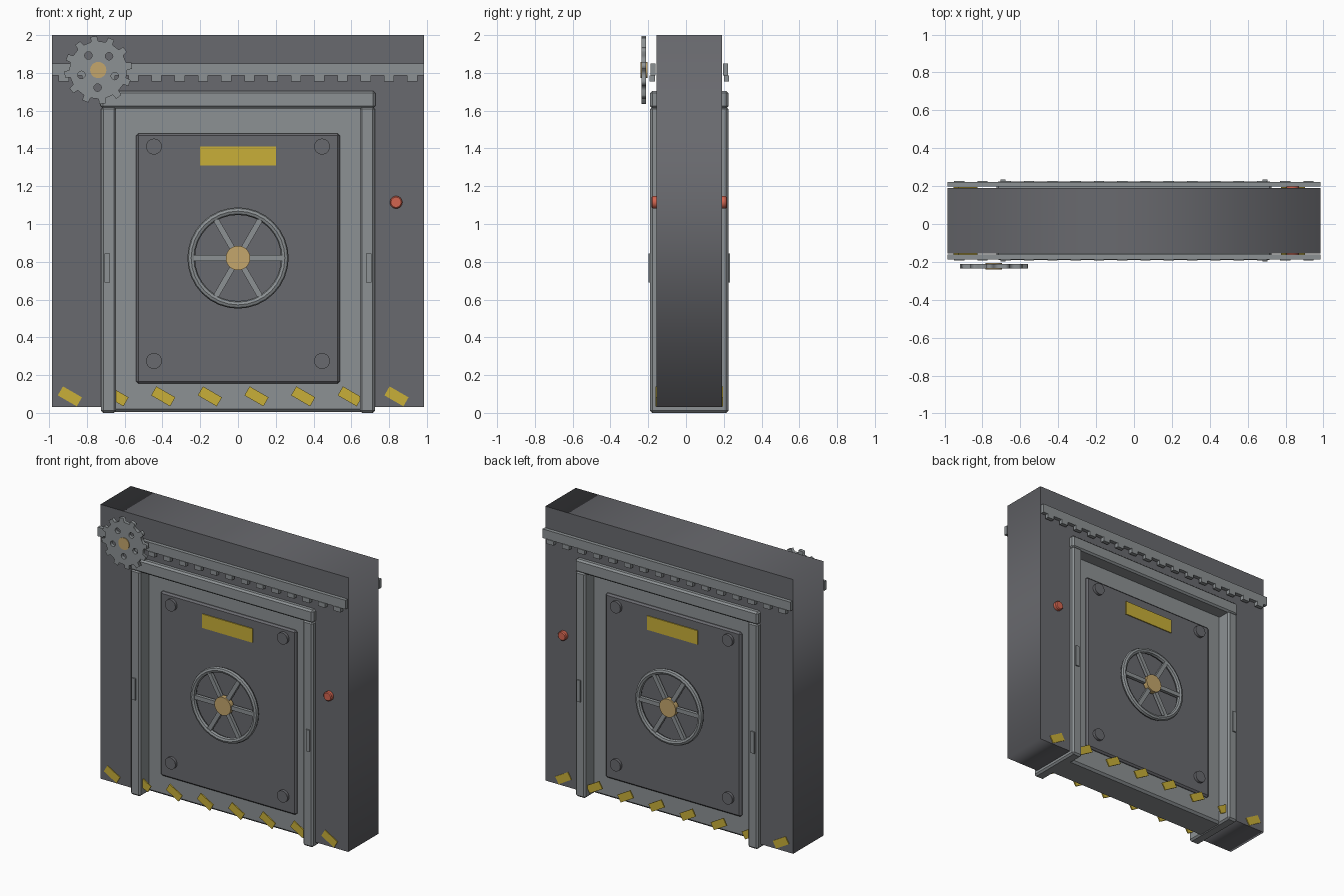
import bpy, bmesh, math
from mathutils import Matrix, Vector

if "Cube" in bpy.data.objects:
    bpy.data.objects.remove(bpy.data.objects["Cube"])

MID = 0.0175          # depth of the wall's centre plane
FRONT = -0.155        # front face of the wall
BACK = 2 * MID - FRONT


def material(name, rgb):
    m = bpy.data.materials.new(name)
    m.use_nodes = True
    m.diffuse_color = (*rgb, 1)
    m.node_tree.nodes["Principled BSDF"].inputs["Base Color"].default_value = (*rgb, 1)
    return m


DARK = material("dark steel", (0.14, 0.142, 0.156))
LIGHT = material("light steel", (0.265, 0.285, 0.295))
YELLOW = material("hazard yellow", (0.58, 0.43, 0.04))
BRASS = material("brass", (0.55, 0.38, 0.15))
RED = material("lamp red", (0.65, 0.13, 0.08))


def finish(name, bm, mat, both=True, bevel=0, smooth=False):
    """Turn a bmesh into an object, optionally repeated on the back side."""
    if both:
        copy = bmesh.ops.duplicate(bm, geom=bm.verts[:] + bm.edges[:] + bm.faces[:])["geom"]
        for v in copy:
            if isinstance(v, bmesh.types.BMVert):
                v.co.y = 2 * MID - v.co.y
        bmesh.ops.reverse_faces(bm, faces=[f for f in copy if isinstance(f, bmesh.types.BMFace)])
    mesh = bpy.data.meshes.new(name)
    bm.to_mesh(mesh)
    bm.free()
    return link(name, mesh, mat, bevel, smooth)


def link(name, mesh, mat, bevel=0, smooth=False):
    mesh.materials.clear()
    mesh.materials.append(mat)
    ob = bpy.data.objects.new(name, mesh)
    bpy.context.collection.objects.link(ob)
    if bevel:
        mod = ob.modifiers.new("edge bevel", "BEVEL")
        mod.width = bevel
        mod.segments = 1
    if smooth:
        bpy.ops.object.select_all(action="DESELECT")
        ob.select_set(True)
        bpy.context.view_layer.objects.active = ob
        bpy.ops.object.shade_smooth_by_angle(angle=math.radians(40))
    return ob


def add_box(bm, x, y, z, turn=0):
    """Box from three (low, high) ranges, turned about the depth axis."""
    ranges = (x, y, z)
    centre = Vector([(a + b) / 2 for a, b in ranges])
    size = Matrix.Diagonal([b - a for a, b in ranges] + [1])
    bmesh.ops.create_cube(bm, size=1, matrix=Matrix.Translation(centre)
                          @ Matrix.Rotation(turn, 4, "Y") @ size)


def add_disc(bm, x, z, r, y, sides=24):
    """Cylinder lying along the depth axis."""
    bmesh.ops.create_cone(bm, cap_ends=True, segments=sides, radius1=r, radius2=r, depth=y[1] - y[0],
                          matrix=Matrix.Translation((x, sum(y) / 2, z)) @ Matrix.Rotation(math.pi / 2, 4, "X"))


def box(name, mat, x, y, z, both=True, bevel=0):
    bm = bmesh.new()
    add_box(bm, x, y, z)
    return finish(name, bm, mat, both, bevel)


def disc(name, mat, x, z, r, y, both=True, bevel=0):
    bm = bmesh.new()
    add_disc(bm, x, z, r, y)
    return finish(name, bm, mat, both, bevel, True)


def plate(name, mat, outlines, y):
    """Extruded flat shape; outlines after the first are holes."""
    curve = bpy.data.curves.new(name, "CURVE")
    curve.dimensions = "2D"
    curve.fill_mode = "BOTH"
    curve.extrude = (y[1] - y[0]) / 2
    for points in outlines:
        s = curve.splines.new("POLY")
        s.points.add(len(points) - 1)
        s.use_cyclic_u = True
        for p, (a, b) in zip(s.points, points):
            p.co = (a, b, 0, 1)
    temp = bpy.data.objects.new(name + " outline", curve)
    bpy.context.collection.objects.link(temp)
    bpy.context.view_layer.update()
    mesh = bpy.data.meshes.new_from_object(temp.evaluated_get(bpy.context.evaluated_depsgraph_get()))
    bpy.data.objects.remove(temp)
    mesh.transform(Matrix.Translation((0, sum(y) / 2, 0)) @ Matrix.Rotation(math.pi / 2, 4, "X"))
    return link(name, mesh, mat)


def ring(cx, cz, r, n, phase=0):
    return [(cx + r * math.cos(phase + math.tau * i / n), cz + r * math.sin(phase + math.tau * i / n))
            for i in range(n)]


# Wall with a doorway open to the floor
W, H = 0.985, 2.0
plate("wall", DARK, [[(-W, 0.03), (-0.7, 0.03), (-0.7, 1.66), (0.7, 1.66),
                      (0.7, 0.03), (W, 0.03), (W, H), (-W, H)]], (FRONT, BACK))

# Door frame running through the wall
FRAME = (-0.19, 2 * MID + 0.19)
for side, label in ((1, "left"), (-1, "right")):
    box(label + "_jamb", LIGHT, sorted((side * 0.645, side * 0.725)), FRAME, (0.0, 1.62), False, 0.012)
    box(label + "_jamb_plate", LIGHT, (side * 0.692 - 0.014, side * 0.692 + 0.014),
        (-0.199, -0.185), (0.69, 0.845))
box("frame_header", LIGHT, (-0.727, 0.727), FRAME, (1.612, 1.705), False, 0.012)

# Door slab, raised panel and sign plate
box("door_slab", LIGHT, (-0.67, 0.67), (-0.09, 2 * MID + 0.09), (0.005, 1.65), False, 0.015)
box("door_panel", DARK, (-0.54, 0.54), (-0.115, -0.085), (0.155, 1.48), True, 0.012)
box("sign_plate", YELLOW, (-0.2, 0.2), (-0.122, -0.113), (1.31, 1.41))

# Corner bolts
bm = bmesh.new()
for x in (-0.445, 0.445):
    for z in (0.275, 1.41):
        add_disc(bm, x, z, 0.042, (-0.135, -0.11))
finish("corner_bolts", bm, DARK, smooth=True)

# Hand wheel: rim, spokes and hub
WZ, WY, R, r = 0.82, -0.152, 0.248, 0.02
bm = bmesh.new()
profile = [bm.verts.new((R + r * math.cos(a), WY + r * math.sin(a), WZ))
           for a in (math.tau * i / 8 for i in range(8))]
edges = [bm.edges.new((profile[i], profile[i - 1])) for i in range(8)]
bmesh.ops.spin(bm, geom=profile + edges, cent=(0, 0, WZ), axis=(0, 1, 0),
               angle=math.tau, steps=32, use_merge=True)
bmesh.ops.remove_doubles(bm, verts=bm.verts, dist=0.0005)
bmesh.ops.recalc_face_normals(bm, faces=bm.faces)
finish("wheel_rim", bm, LIGHT, smooth=True)
bm = bmesh.new()
for i in range(3):
    add_box(bm, (-R, R), (WY - 0.012, WY + 0.012), (WZ - 0.015, WZ + 0.015), i * math.pi / 3)
finish("wheel_spokes", bm, LIGHT)
disc("wheel_hub", BRASS, 0, WZ, 0.065, (-0.175, -0.14))
disc("wheel_axle", BRASS, 0, WZ, 0.03, (-0.142, -0.11))

# Hazard stripes along the floor
bm = bmesh.new()
for i in range(8):
    x = -0.89 + i * 0.247
    add_box(bm, (x - 0.058, x + 0.058), (-0.161, -0.152), (0.06, 0.115), math.radians(30))
finish("hazard_stripes", bm, YELLOW)

# Toothed rail
box("rail", LIGHT, (-W, W), (-0.188, -0.162), (1.785, 1.85))
bm = bmesh.new()
for i in range(16):
    x = -0.923 + i * 0.123
    add_box(bm, (x - 0.027, x + 0.027), (-0.193, -0.165), (1.755, 1.787))
finish("rail_teeth", bm, LIGHT)

# Gear with lightening holes, on the front only
GX, GZ, TEETH = -0.74, 1.815, 12
outline = []
for i in range(TEETH):
    for radius, shift in ((0.153, -0.24), (0.18, -0.18), (0.18, 0.18), (0.153, 0.24)):
        a = math.tau * (i + 0.25 + shift) / TEETH
        outline.append((GX + radius * math.cos(a), GZ + radius * math.sin(a)))
holes = [ring(GX + dx, GZ + dz, 0.02, 12) for dx, dz in ring(0, 0, 0.093, 5, math.radians(-20))]
plate("gear", LIGHT, [outline] + holes, (-0.236, -0.212))
disc("gear_hub", BRASS, GX, GZ, 0.043, (-0.241, -0.205), False)

# Warning lamp
disc("warning_lamp", RED, 0.837, 1.115, 0.033, (-0.183, FRONT + 0.005), True, 0.006)
